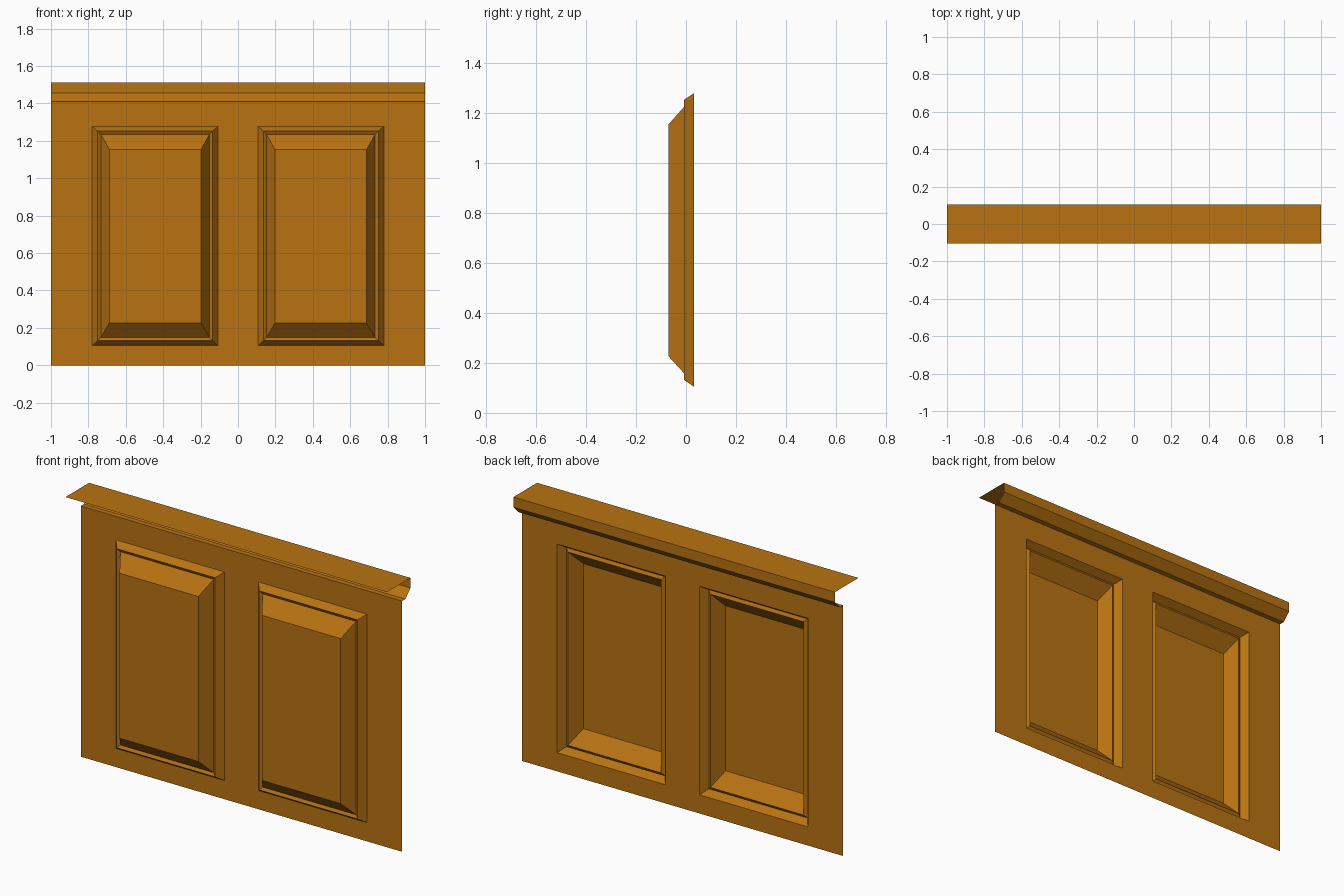
import bpy, bmesh

if "Cube" in bpy.data.objects:
    bpy.data.objects.remove(bpy.data.objects["Cube"])

WALL_Y = 0.031
wood = bpy.data.materials.new("wood")
wood.diffuse_color = (0.48, 0.17, 0.006, 1)
wood.use_nodes = True
wood.node_tree.nodes["Principled BSDF"].inputs["Base Color"].default_value = wood.diffuse_color


def make_object(name, faces):
    # Faces are lists of points; normals turned to the moulded (+y / up) side
    bm = bmesh.new()
    for pts in faces:
        f = bm.faces.new([bm.verts.new(p) for p in pts])
        f.normal_update()
        n = f.normal
        if n.y < -1e-4 or (abs(n.y) < 1e-4 and n.z < 0):
            f.normal_flip()
    bmesh.ops.remove_doubles(bm, verts=bm.verts, dist=1e-5)
    mesh = bpy.data.meshes.new(name)
    bm.to_mesh(mesh)
    bm.free()
    mesh.materials.append(wood)
    ob = bpy.data.objects.new(name, mesh)
    bpy.context.collection.objects.link(ob)
    return ob


def loop(x0, x1, z0, z1, y):
    return [(x0, y, z0), (x1, y, z0), (x1, y, z1), (x0, y, z1)]


# Flat wall sheet with two openings
xs = [-1, -0.78, -0.106, 0.106, 0.78, 1]
zs = [0, 0.105, 1.278, 1.41]
wall = [loop(xs[i], xs[i + 1], zs[j], zs[j + 1], WALL_Y)
        for i in range(5) for j in range(3) if not (j == 1 and i in (1, 3))]
make_object("wall_sheet", wall)

# Panels: outer bevel, V groove, sloped border, flat centre
rings = [(0.106, 0.78, 0.105, 1.278, WALL_Y),
         (0.137, 0.75, 0.132, 1.252, -0.008),
         (0.153, 0.733, 0.148, 1.235, 0.002),
         (0.197, 0.688, 0.226, 1.154, -0.07)]
for side, s in (("right", 1), ("left", -1)):
    loops = [loop(s * a, s * b, c, d, y) for a, b, c, d, y in rings]
    faces = [[p[k], p[(k + 1) % 4], q[(k + 1) % 4], q[k]]
             for p, q in zip(loops, loops[1:]) for k in range(4)]
    make_object(side + "_panel", faces + [loops[-1]])

# Cap rail profile swept across the width, ends left open
profile = [(-0.105, 1.512), (0.105, 1.512), (0.105, 1.455), (0.06, 1.41), (WALL_Y, 1.41)]
make_object("cap_rail", [[(-1, *a), (1, *a), (1, *b), (-1, *b)]
                         for a, b in zip(profile, profile[1:])])
